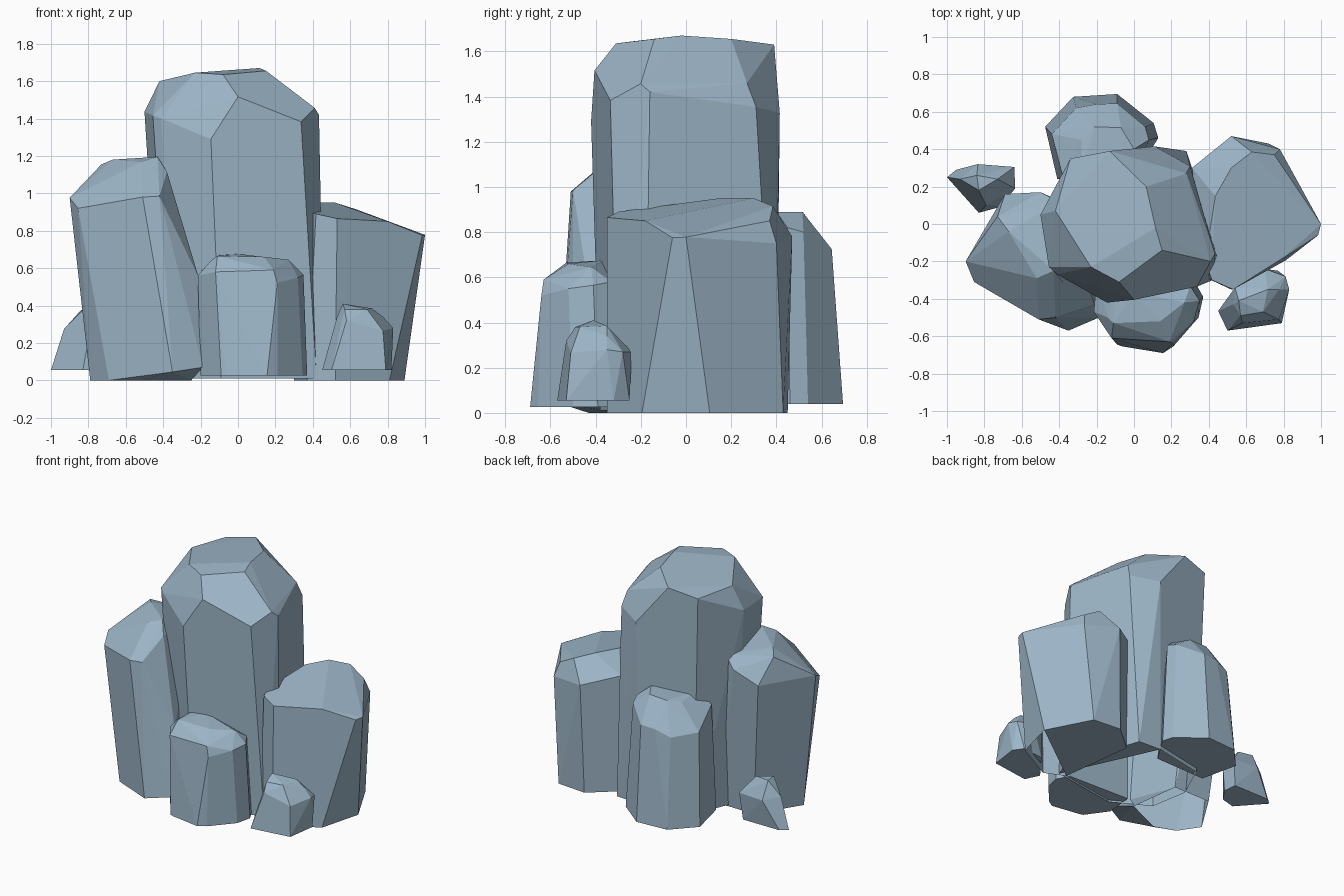
import bpy, bmesh, math

stone = bpy.data.materials.new("blue_grey_stone")
stone.diffuse_color = (0.34, 0.47, 0.58, 1)


def rock(name, foot, foot_z, upper, keep=None):
    """Faceted convex rock: flat foot outline plus shoulder and crown corners.
    keep: foot corners spanning the remaining part of a partly open underside."""
    bm = bmesh.new()
    for x, y in foot:
        bm.verts.new((x, y, foot_z))
    for p in upper:
        bm.verts.new(p)
    bmesh.ops.convex_hull(bm, input=bm.verts[:])
    loose = [v for v in bm.verts if not v.link_faces]
    bmesh.ops.delete(bm, geom=loose, context='VERTS')
    # merge nearly coplanar triangles into clean facets
    bmesh.ops.dissolve_limit(bm, angle_limit=math.radians(5),
                             verts=bm.verts[:], edges=bm.edges[:])
    bmesh.ops.recalc_face_normals(bm, faces=bm.faces[:])
    # open the underside
    if keep is not None:
        under = [f for f in bm.faces if all(v.co.z < foot_z + .005 for v in f.verts)]
        bmesh.ops.delete(bm, geom=under, context='FACES')
        if keep:
            ring = [bm.verts.new((*foot[i], foot_z)) for i in keep]
            f = bm.faces.new(ring)
            f.normal_update()
            if f.normal.z > 0:
                f.normal_flip()
    me = bpy.data.meshes.new(name)
    bm.to_mesh(me)
    bm.free()
    me.materials.append(stone)
    ob = bpy.data.objects.new(name, me)
    bpy.context.collection.objects.link(ob)
    return ob


# tall centre column
rock("centre_rock",
     [(-.41, .05), (-.36, -.23), (-.09, -.38), (.42, -.30), (.46, -.18),
      (.31, .30), (.28, .39), (.10, .40), (-.29, .32)], 0.01,
     [(-.50, .05, 1.436), (-.455, -.23, 1.415), (-.41, -.27, 1.40), (-.145, -.42, 1.29),
      (0, -.405, 1.516), (.337, -.335, 1.383), (.41, -.20, 1.457), (.433, -.16, 1.42),
      (.28, .27, 1.46), (.30, .31, 1.354), (.11, .415, 1.327),
      (-.42, .07, 1.60), (-.34, .35, 1.59), (-.13, .39, 1.63), (.065, .20, 1.655),
      (.115, -.02, 1.67), (.15, -.14, 1.655), (-.08, -.31, 1.635), (-.23, -.23, 1.645)],
     keep=[3, 4, 5, 6, 7])

# left column, leaning outward
rock("left_rock",
     [(-.79, -.22), (-.69, -.37), (-.54, -.43), (-.25, -.30), (-.30, .08), (-.60, .08)], 0,
     [(-.35, -.57, .045), (-.187, -.50, .07), (-.21, -.43, .55),
      (-.90, -.20, .976), (-.855, -.31, .92), (-.51, -.51, .98), (-.42, -.50, .985),
      (-.38, -.31, 1.115), (-.52, -.29, 1.168), (-.43, -.25, 1.195),
      (-.67, -.04, 1.18), (-.73, .04, 1.155), (-.69, .16, .98), (-.50, .17, 1.05),
      (-.40, .12, 1.12)], keep=[])

# right column, broad and leaning outward
rock("right_rock",
     [(.81, -.195), (.89, .105), (.72, .43), (.50, .45), (.30, .28),
      (.37, -.28), (.52, -.35)], 0,
     [(.53, -.35, .865), (.417, -.30, .89), (.80, -.18, .85), (.985, -.06, .775),
      (1.0, 0, .778), (.82, .33, .76), (.78, .40, .75), (.75, .37, .85),
      (.63, .385, .915), (.52, .30, .95), (.435, .15, .95), (.52, .47, .78),
      (.31, .30, .84), (.38, -.20, .90)], keep=[1, 2, 3, 4, 5])

# back column
rock("back_rock",
     [(-.475, .52), (-.325, .68), (-.09, .695), (.105, .54), (.13, .46),
      (0, .25), (-.41, .24)], 0.04,
     [(-.44, .48, .70), (-.31, .62, .68), (-.20, .64, .72), (-.09, .645, .725),
      (.06, .52, .80), (.08, .45, .82), (-.38, .25, .80),
      (-.28, .45, .865), (-.21, .52, .885), (-.07, .515, .89), (0, .40, .89),
      (-.28, .28, .88)])

# short front column
rock("front_rock",
     [(-.20, -.49), (-.09, -.645), (-.06, -.655), (.155, -.69), (.21, -.655),
      (.345, -.50), (.37, -.39), (.32, -.30), (-.18, -.28)], 0.025,
     [(-.215, -.47, .56), (-.12, -.61, .58), (.19, -.63, .59), (.21, -.64, .52),
      (.32, -.52, .55), (.35, -.41, .565), (.30, -.33, .58), (-.20, -.30, .58),
      (-.14, -.50, .645), (-.11, -.53, .665), (.14, -.52, .66), (.27, -.42, .645),
      (0, -.36, .676), (-.10, -.38, .67)])

# small pebbles at both sides
rock("right_pebble",
     [(.45, -.465), (.50, -.57), (.79, -.53), (.82, -.32), (.77, -.25), (.60, -.27)], 0.055,
     [(.58, -.53, .32), (.53, -.43, .34), (.54, -.34, .36), (.56, -.41, .41),
      (.57, -.49, .38), (.69, -.47, .38), (.715, -.35, .385), (.775, -.51, .265),
      (.83, -.35, .28), (.81, -.28, .27), (.70, -.24, .27), (.775, -.35, .34)])

rock("left_pebble",
     [(-1.0, .25), (-.95, .29), (-.66, .29), (-.65, .19), (-.72, .09), (-.83, .06)], 0.055,
     [(-.93, .24, .275), (-.835, .32, .25), (-.64, .305, .25), (-.635, .19, .24),
      (-.79, .10, .27), (-.84, .26, .375), (-.83, .18, .375), (-.73, .24, .37)])
